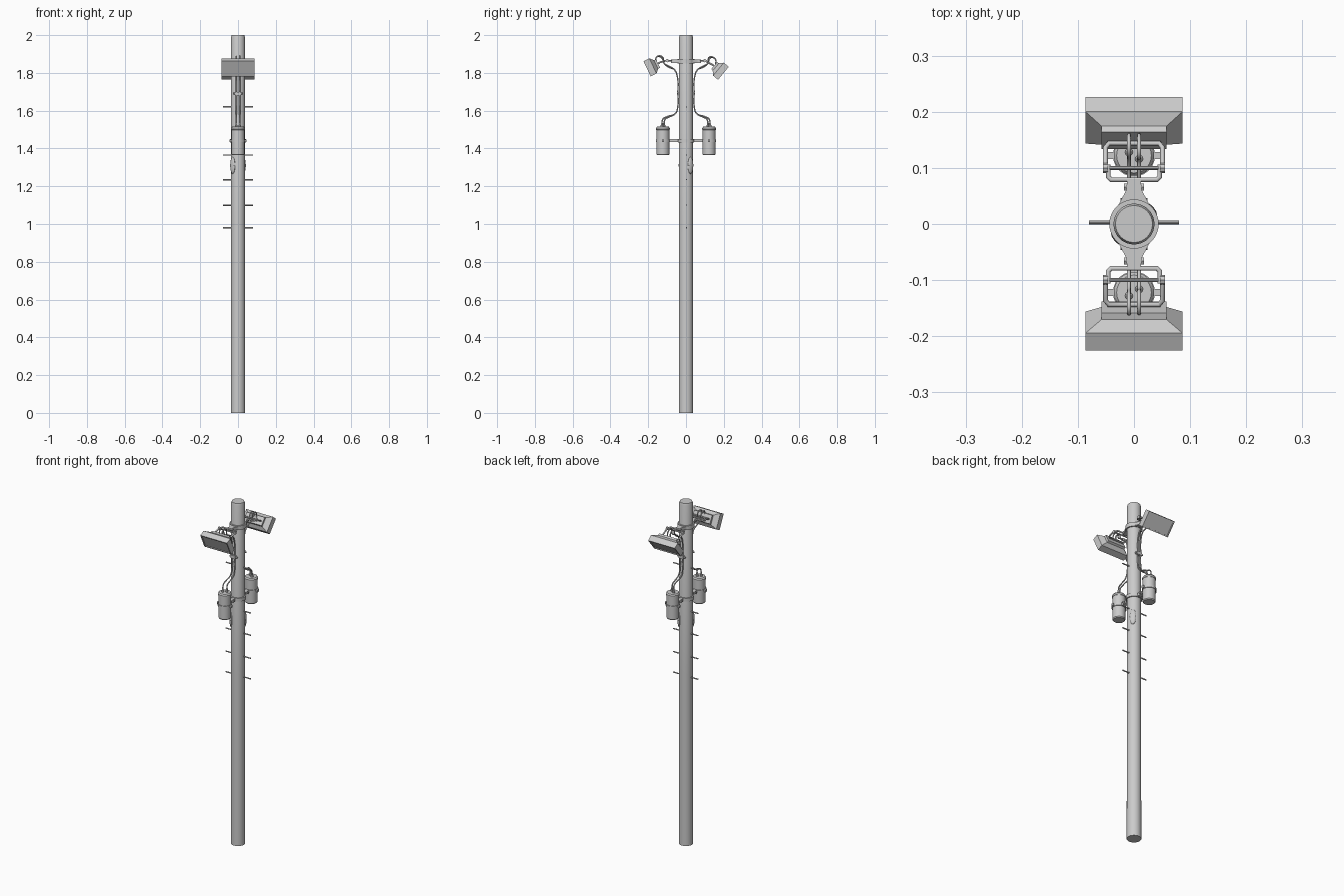
import bpy, bmesh, math
from mathutils import Vector, Matrix

if "Cube" in bpy.data.objects:
    bpy.data.objects.remove(bpy.data.objects["Cube"])


def finish(name, bm, angle=35):
    bmesh.ops.recalc_face_normals(bm, faces=bm.faces)
    me = bpy.data.meshes.new(name)
    bm.to_mesh(me)
    bm.free()
    ob = bpy.data.objects.new(name, me)
    bpy.context.collection.objects.link(ob)
    bpy.ops.object.select_all(action='DESELECT')
    ob.select_set(True)
    bpy.context.view_layer.objects.active = ob
    bpy.ops.object.shade_smooth_by_angle(angle=math.radians(angle))
    return ob


def lathe(name, profile, x=0, y=0, n=24):
    """Closed solid of revolution from (radius, z) points."""
    bm = bmesh.new()
    rings = [[bm.verts.new((x + r * math.cos(2 * math.pi * i / n),
                            y + r * math.sin(2 * math.pi * i / n), z)) for i in range(n)]
             for r, z in profile]
    for a, b in zip(rings, rings[1:]):
        for i in range(n):
            j = (i + 1) % n
            bm.faces.new((a[i], a[j], b[j], b[i]))
    bm.faces.new(rings[0])
    bm.faces.new(rings[-1])
    return finish(name, bm)


def rod(name, p, q, r, n=10):
    p, q = Vector(p), Vector(q)
    d = q - p
    bm = bmesh.new()
    m = Matrix.Translation((p + q) / 2) @ d.to_track_quat('Z', 'Y').to_matrix().to_4x4()
    bmesh.ops.create_cone(bm, cap_ends=True, segments=n, radius1=r, radius2=r,
                          depth=d.length, matrix=m)
    return finish(name, bm)


def box(name, c, size):
    bm = bmesh.new()
    bmesh.ops.create_cube(bm, size=1, matrix=Matrix.Translation(c) @ Matrix.Diagonal((*size, 1)))
    return finish(name, bm)


def tube(name, pts, r, smooth=True):
    cu = bpy.data.curves.new(name, 'CURVE')
    cu.dimensions = '3D'
    cu.bevel_depth, cu.bevel_resolution, cu.resolution_u = r, 2, 6
    cu.use_fill_caps = True
    if smooth:
        sp = cu.splines.new('BEZIER')
        sp.bezier_points.add(len(pts) - 1)
        for bp, p in zip(sp.bezier_points, pts):
            bp.co = p
            bp.handle_left_type = bp.handle_right_type = 'AUTO'
    else:
        sp = cu.splines.new('POLY')
        sp.points.add(len(pts) - 1)
        for pp, p in zip(sp.points, pts):
            pp.co = (*p, 1)
    ob = bpy.data.objects.new(name, cu)
    bpy.context.collection.objects.link(ob)
    bpy.ops.object.select_all(action='DESELECT')
    ob.select_set(True)
    bpy.context.view_layer.objects.active = ob
    bpy.ops.object.convert(target='MESH')


def floodlight(name, s, centre, normal):
    """Rim, tapered back and rear box as stacked rectangles along the lamp axis."""
    nrm = Vector(normal).normalized()
    up = Vector((1, 0, 0)).cross(nrm)
    c = Vector(centre)
    bm = bmesh.new()
    loops = []
    # depth, half width, half height; first three recess the glass
    for d, w, h in ((.004, .080, .038), (0, .080, .038), (0, .0865, .0445), (.034, .0865, .0445),
                    (.052, .058, .026), (.064, .058, .024)):
        loops.append([bm.verts.new(c - nrm * d + Vector((a * w, 0, 0)) + up * (b * h))
                      for a, b in ((-1, -1), (1, -1), (1, 1), (-1, 1))])
    for a, b in zip(loops, loops[1:]):
        for i in range(4):
            bm.faces.new((a[i], a[(i + 1) % 4], b[(i + 1) % 4], b[i]))
    bm.faces.new(loops[0])
    bm.faces.new(loops[-1])
    finish(name, bm, 20)
    return c - nrm * .060


# pole with chamfered top
lathe("pole", [(.038, 0), (.037, 1.0), (.0365, 1.99), (.033, 2.0)], n=32)
# clamp collars
lathe("lamp_collar", [(.037, 1.85), (.044, 1.85), (.044, 1.874), (.037, 1.874)], n=32)
lathe("canister_collar", [(.037, 1.431), (.043, 1.431), (.043, 1.451), (.037, 1.451)], n=32)

# climbing pegs
for i, z in enumerate((1.62, 1.365, 1.235, 1.10, .98)):
    rod(f"climbing_peg_{i}", (-.08, .003, z), (.08, .003, z), .0035, 8)

# raised patches on the pole
for i, s in enumerate((1, -1)):
    bm = bmesh.new()
    m = (Matrix.Translation((.028 * s, .024 * s, 1.31)) @ Matrix.Rotation(.7, 4, 'Z')
         @ Matrix.Diagonal((.009, .018, .045, 1)))
    bmesh.ops.create_uvsphere(bm, u_segments=12, v_segments=8, radius=1, matrix=m)
    finish(f"pole_patch_{i}", bm)

lamps = {-1: ((0, -.206, 1.822), (0, -.90, -.43)), 1: ((0, .198, 1.798), (0, .77, -.64))}
for s, side in ((-1, "front"), (1, "back")):
    back = floodlight(f"{side}_floodlight", s, *lamps[s])
    yb = abs(back.y)

    # flared arm from collar to lamp yoke
    bm = bmesh.new()
    outline = ((-.030, .030), (.030, .030), (.014, .060), (.012, .080), (-.012, .080), (-.014, .060))
    f = bm.faces.new([bm.verts.new((x, s * y, 1.853)) for x, y in outline])
    ext = bmesh.ops.extrude_face_region(bm, geom=[f])
    for v in ext["geom"]:
        if isinstance(v, bmesh.types.BMVert):
            v.co.z += .018
    finish(f"{side}_lamp_arm", bm)

    # two hinged yokes, pivot bar and bolt heads
    P = Vector((0, s * .10, 1.865))
    tube(f"{side}_arm_yoke", [(-.046, s * .106, 1.865), (-.046, s * .084, 1.865),
                              (-.041, s * .079, 1.865), (.041, s * .079, 1.865),
                              (.046, s * .084, 1.865), (.046, s * .106, 1.865)], .0045, False)
    tube(f"{side}_lamp_yoke", [(-.051, s * .094, 1.868), (-.051, s * (yb - .016), back.z + .009),
                               (-.045, s * (yb - .008), back.z + .004),
                               (.045, s * (yb - .008), back.z + .004),
                               (.051, s * (yb - .016), back.z + .009), (.051, s * .094, 1.868)],
         .0045, False)
    rod(f"{side}_pivot_bar", P - Vector((.055, 0, 0)), P + Vector((.055, 0, 0)), .004)
    for x in (-1, 1):
        rod(f"{side}_pivot_bolt_{x}", P + Vector((x * .046, 0, 0)), P + Vector((x * .055, 0, 0)),
            .009, 8)
        # collar bolts
        for z in (1.862, 1.441):
            rod(f"{side}_collar_bolt_{x}_{z}", (x * .010, s * .066, z), (x * .018, s * .066, z),
                .007, 6)

    # canister with lid, foot bevel, strap and mount
    y = s * .122
    lathe(f"{side}_canister", [(.030, 1.364), (.034, 1.369), (.034, 1.498), (.036, 1.499),
                               (.036, 1.508), (.031, 1.515)], 0, y)
    lathe(f"{side}_canister_strap", [(.034, 1.434), (.0375, 1.434), (.0375, 1.448), (.034, 1.448)],
          0, y)
    box(f"{side}_strap_lugs", (0, y, 1.441), (.092, .012, .014))
    box(f"{side}_canister_mount", (0, s * .064, 1.441), (.022, .056, .016))

    # paired cables from canister bushings up the pole to the lamp
    for k, x in enumerate((-.009, .009)):
        o = .012 * k
        lathe(f"{side}_bushing_{k}", [(.007, 1.512), (.007, 1.522), (.005, 1.524), (.005, 1.536)],
              x, s * (.128 - o), 12)
        path = [(.128 - o, 1.530), (.122 - o, 1.556), (.095, 1.570 - o / 2), (.056, 1.585),
                (.043, 1.625), (.043, 1.69), (.045, 1.775), (.060, 1.815), (.095, 1.832 + o / 2),
                (.115, 1.850), (.130 - o / 2, 1.880 + o / 3),
                (yb + .002, back.z + .038), (yb + .006, back.z + .004)]
        tube(f"{side}_cable_{k}", [(x, s * a, z) for a, z in path], .0035)
    # cable clip on the pole
    box(f"{side}_cable_clip", (0, s * .041, 1.69), (.030, .014, .018))
    rod(f"{side}_clip_bolt", (-.024, s * .041, 1.69), (.024, s * .041, 1.69), .005, 8)
